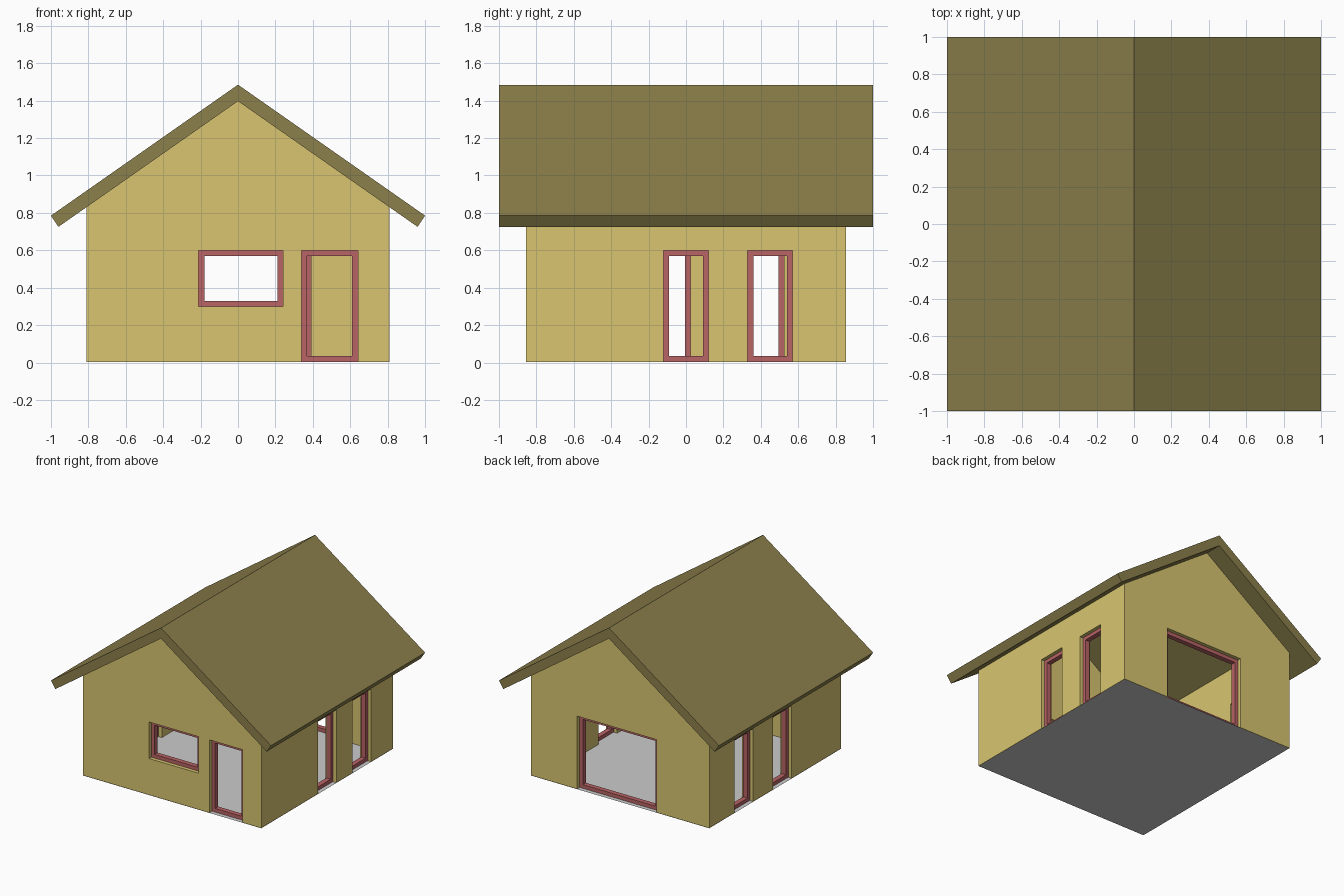
import bpy
from mathutils import Matrix
from math import pi

if "Cube" in bpy.data.objects:
    bpy.data.objects.remove(bpy.data.objects["Cube"])

W, D, T = 0.81, 0.855, 0.10            # half width, half depth, wall thickness
PITCH, UNDER = 0.70, 1.397             # roof slope, underside height at ridge


def material(name, rgb):
    m = bpy.data.materials.new(name)
    m.diffuse_color = (*rgb, 1)
    m.use_nodes = True
    m.node_tree.nodes["Principled BSDF"].inputs["Base Color"].default_value = m.diffuse_color
    return m


wall_mat = material("wall_yellow", (0.69, 0.56, 0.165))
roof_mat = material("roof_olive", (0.26, 0.215, 0.07))
frame_mat = material("frame_red", (0.48, 0.125, 0.13))


def make(name, verts, faces, mat=None):
    me = bpy.data.meshes.new(name)
    me.from_pydata(verts, [], faces)
    ob = bpy.data.objects.new(name, me)
    bpy.context.collection.objects.link(ob)
    if mat:
        me.materials.append(mat)
    return ob


def prism(name, pts, y0, y1, mat=None):
    """Extrude a counter-clockwise x-z profile along y."""
    n = len(pts)
    verts = [(x, y, z) for y in (y0, y1) for x, z in pts]
    faces = [tuple(range(n)), tuple(range(2 * n - 1, n - 1, -1))]
    faces += [(i, i + n, (i + 1) % n + n, (i + 1) % n) for i in range(n)]
    return make(name, verts, faces, mat)


def rect(a, b, z0, z1):
    return [(a, z0), (b, z0), (b, z1), (a, z1)]


def ring(name, a, b, z0, z1, w, y0, y1, mat):
    """Rectangular frame with a rectangular hole."""
    loops = [(rect(a, b, z0, z1), y0), (rect(a + w, b - w, z0 + w, z1 - w), y0),
             (rect(a + w, b - w, z0 + w, z1 - w), y1), (rect(a, b, z0, z1), y1)]
    verts = [(x, y, z) for pts, y in loops for x, z in pts]
    faces = []
    for k in range(4):
        for i in range(4):
            j, m = (i + 1) % 4, (k + 1) % 4
            faces.append((4 * k + i, 4 * k + j, 4 * m + j, 4 * m + i))
    return make(name, verts, faces, mat)


def cut(target, cutter):
    mod = target.modifiers.new("cut", 'BOOLEAN')
    mod.operation, mod.solver, mod.object = 'DIFFERENCE', 'EXACT', cutter
    bpy.context.view_layer.objects.active = target
    bpy.ops.object.modifier_apply(modifier=mod.name)
    bpy.data.objects.remove(cutter)


# Walls: gabled block hollowed out and open to the roof
eave = UNDER - PITCH * W
walls = prism("walls", [(-W, 0.002), (W, 0.002), (W, eave), (0, UNDER), (-W, eave)],
              -D, D, wall_mat)
cut(walls, prism("room_cutter", rect(-W + T, W - T, -1, 2), -D + T, D - T))

# Openings: name, side rotation, distance to wall face, start, end, bottom, top
openings = [
    ("front_window", 0, D, -0.21, 0.24, 0.30, 0.60),
    ("front_door", 0, D, 0.34, 0.64, 0.0, 0.60),
    ("back_door", pi, D, -0.39, 0.33, 0.0, 0.60),
    ("right_door_1", pi / 2, W, -0.12, 0.12, 0.0, 0.60),
    ("right_door_2", pi / 2, W, 0.33, 0.57, 0.0, 0.60),
    ("left_door_1", -pi / 2, W, -0.025, 0.215, 0.0, 0.60),
    ("left_door_2", -pi / 2, W, -0.525, -0.285, 0.0, 0.60),
]
for name, ang, dist, a, b, z0, z1 in openings:
    rot = Matrix.Rotation(ang, 4, 'Z')
    cutter = prism("opening_cutter", rect(a, b, z0 if z0 > 0 else -0.1, z1),
                   -dist - 0.05, -dist + T + 0.05)
    cutter.data.transform(rot)
    cut(walls, cutter)
    # Red frame set in the middle of the wall
    frame = ring(name + "_frame", a, b, max(z0, 0.004), z1, 0.03,
                 -dist + 0.03, -dist + 0.07, frame_mat)
    frame.data.transform(rot)

# Roof: one folded slab
prism("roof", [(-1, 0.785), (-0.96, 0.725), (0, UNDER), (0.96, 0.725),
               (1, 0.785), (0, 1.485)], -1, 1, roof_mat)

# Floor sheet
make("floor", [(-W, -D, 0), (W, -D, 0), (W, D, 0), (-W, D, 0)], [(0, 1, 2, 3)])
